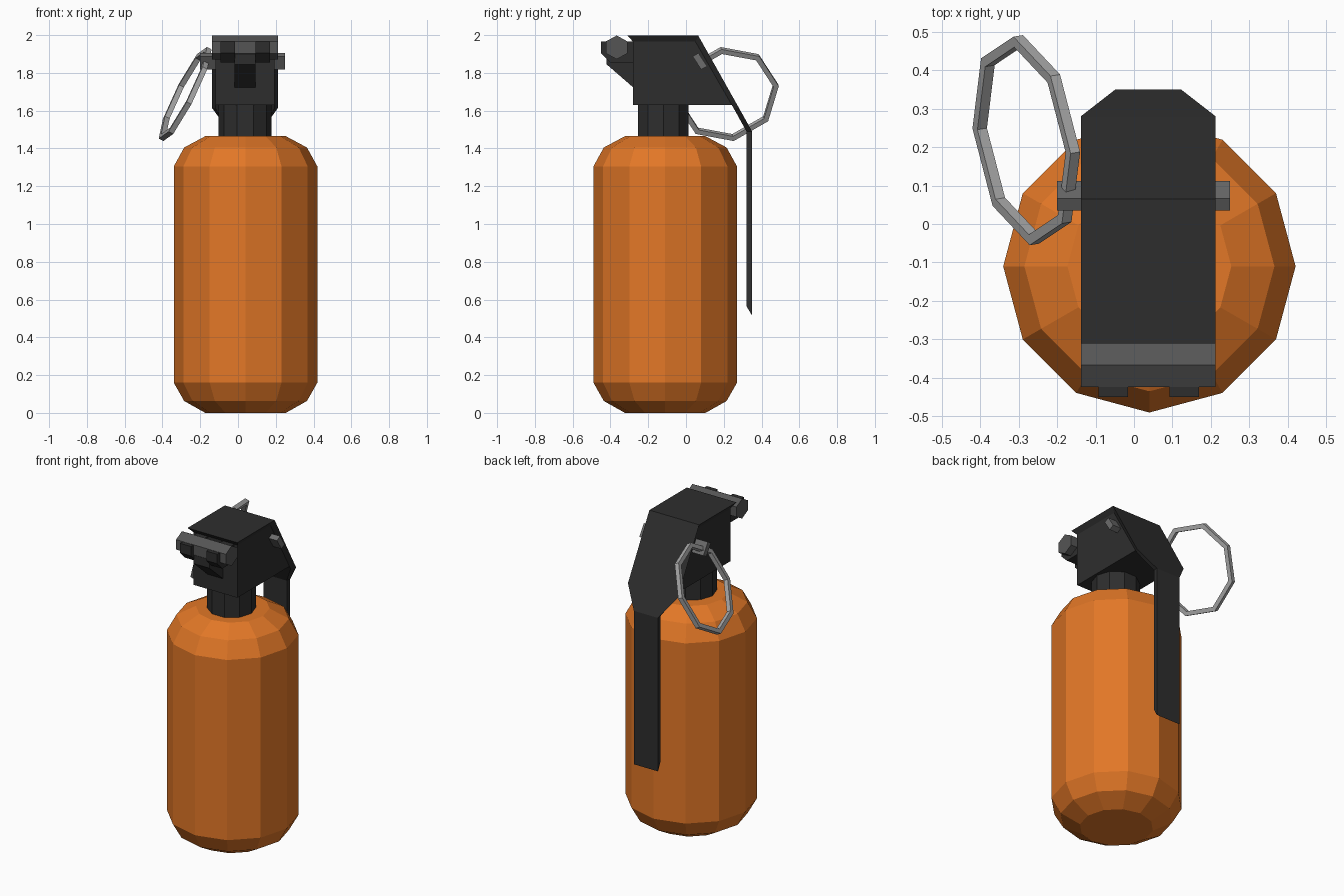
import bpy, bmesh, math
from mathutils import Vector

if "Cube" in bpy.data.objects:
    bpy.data.objects.remove(bpy.data.objects["Cube"])


def material(name, r, g, b):
    m = bpy.data.materials.new(name)
    m.diffuse_color = (r, g, b, 1)
    m.use_nodes = True
    m.node_tree.nodes["Principled BSDF"].inputs["Base Color"].default_value = m.diffuse_color
    return m


ORANGE = material("orange", 0.76, 0.185, 0.02)
BLACK = material("near_black", 0.027, 0.027, 0.027)
DARK = material("dark_grey", 0.09, 0.09, 0.09)
GREY = material("grey", 0.15, 0.15, 0.15)
STEEL = material("light_steel", 0.40, 0.40, 0.40)


def loft(name, sections, mat, closed=False):
    """Skin between equal-length loops of points; cap the ends unless closed."""
    bm = bmesh.new()
    rings = [[bm.verts.new(p) for p in s] for s in sections]
    n = len(rings[0])
    pairs = list(zip(rings, rings[1:]))
    if closed:
        pairs.append((rings[-1], rings[0]))
    else:
        bm.faces.new(rings[0])
        bm.faces.new(rings[-1])
    for a, b in pairs:
        for i in range(n):
            j = (i + 1) % n
            bm.faces.new((a[i], a[j], b[j], b[i]))
    bmesh.ops.recalc_face_normals(bm, faces=bm.faces)
    me = bpy.data.meshes.new(name)
    bm.to_mesh(me)
    bm.free()
    me.materials.append(mat)
    ob = bpy.data.objects.new(name, me)
    bpy.context.collection.objects.link(ob)
    return ob


def lathe(name, cx, cy, sides, profile, mat):
    """profile is (radius, z)"""
    angles = [math.tau * i / sides for i in range(sides)]
    return loft(name, [[(cx + r * math.cos(a), cy + r * math.sin(a), z) for a in angles]
                       for r, z in profile], mat)


def extrude_x(name, x0, x1, profile, mat):
    """profile is (y, z)"""
    return loft(name, [[(x, y, z) for y, z in profile] for x in (x0, x1)], mat)


# canister and neck
lathe("canister", 0.04, -0.11, 12, [(0.213, 0), (0.325, 0.063), (0.38, 0.16),
      (0.38, 1.305), (0.325, 1.405), (0.213, 1.465)], ORANGE)
lathe("neck", 0.038, -0.12, 10, [(0.14, 1.45), (0.14, 1.64)], BLACK)

# fuse head block
extrude_x("fuse_head", -0.118, 0.192,
          [(-0.28, 1.63), (0.245, 1.63), (0.055, 1.97), (-0.28, 1.97)], BLACK)

# safety lever: outer y, z, half width, then inner y, z, half width
LX = 0.037
lever = [(-0.31, 1.997, 0.175, -0.28, 1.965, 0.155),
         (0.065, 1.997, 0.175, 0.05, 1.965, 0.155),
         (0.28, 1.615, 0.175, 0.254, 1.61, 0.155),
         (0.35, 1.49, 0.085, 0.32, 1.49, 0.082),
         (0.35, 0.515, 0.085, 0.32, 0.565, 0.082)]
loft("safety_lever", [[(LX - w, y, z), (LX + w, y, z), (LX + v, b, c), (LX - v, b, c)]
                      for y, z, w, b, c, v in lever], BLACK)

# hinge bar on the front, with its lugs and support wedge
hexagon = [(-0.367 + 0.066 * math.sin(i * math.pi / 3),
            1.935 + 0.063 * math.cos(i * math.pi / 3)) for i in range(6)]
extrude_x("hinge_bar", -0.138, 0.212, hexagon, DARK)
for i, x in enumerate((-0.092, 0.092)):
    extrude_x(f"hinge_lug_{i + 1}", x, x + 0.077,
              [(-0.45, 1.965), (-0.45, 1.905), (-0.40, 1.855), (-0.27, 1.855), (-0.27, 1.965)], BLACK)
extrude_x("hinge_wedge", -0.018, 0.092,
          [(-0.42, 1.90), (-0.42, 1.845), (-0.27, 1.715), (-0.27, 1.92)], BLACK)

# cross pin, tilted along the lever slope
extrude_x("cross_pin", -0.20, 0.25,
          [(0.035, 1.888), (0.066, 1.905), (0.112, 1.835), (0.08, 1.818)], GREY)

# pull ring: octagon with square section, lying in a tilted plane
c = Vector((-0.28, 0.218, 1.688))
u = Vector((-0.02, 0.257, 0.045)).normalized()
v = Vector((0.125, -0.04, 0.235))
v = (v - u * v.dot(u)).normalized()
n = u.cross(v)
ring = []
for i in range(8):
    a = i * math.pi / 4
    d = u * math.cos(a) + v * math.sin(a)
    ring.append([c + d * (0.262 + s * 0.014) + n * t * 0.014
                 for s, t in ((1, 1), (1, -1), (-1, -1), (-1, 1))])
loft("pull_ring", ring, STEEL, closed=True)
